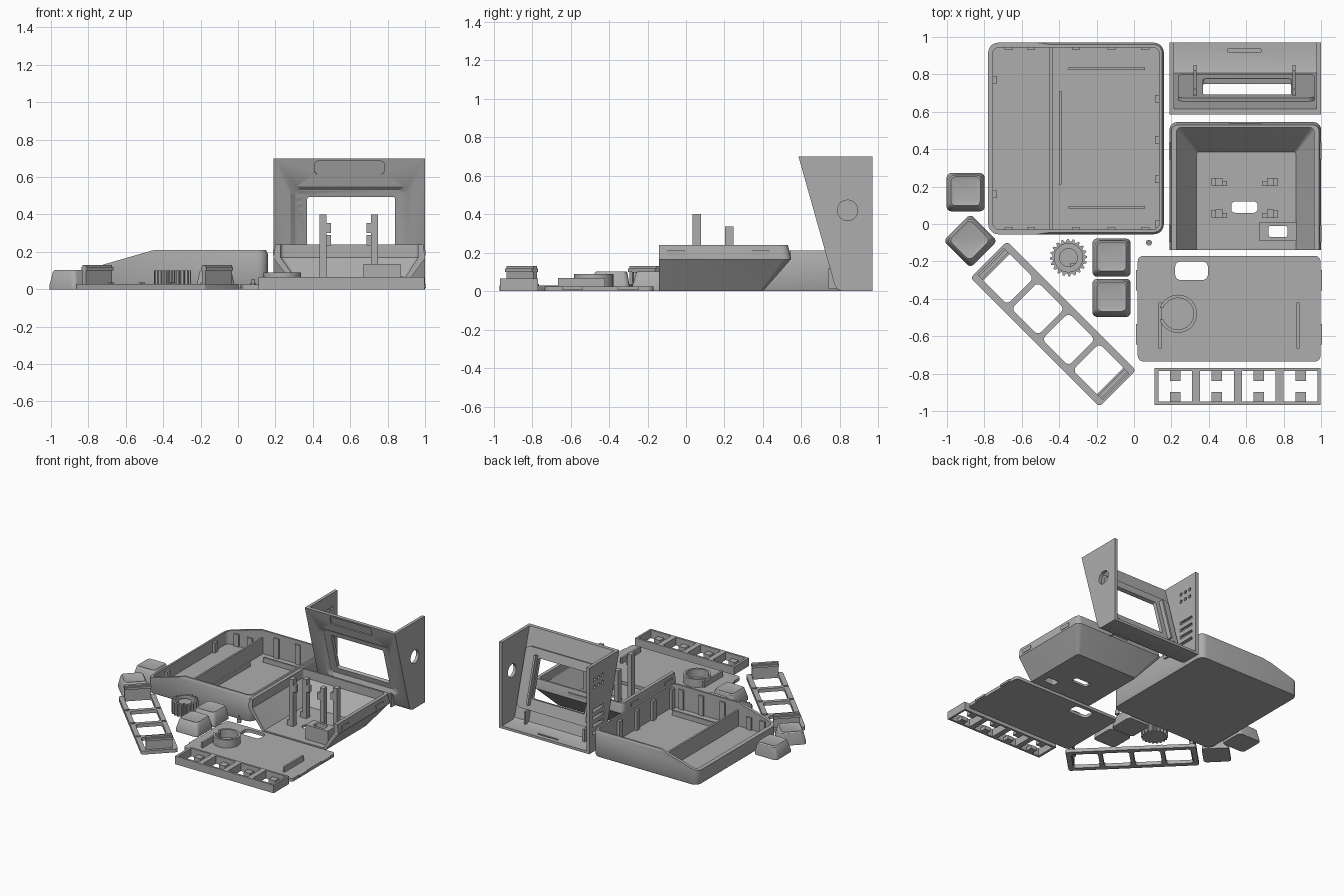
import bpy, bmesh, math
from mathutils import Matrix, Vector

default_cube = bpy.data.objects.get("Cube")
if default_cube:
    bpy.data.objects.remove(default_cube)

gray = bpy.data.materials.new("plain_gray")
gray.use_nodes = True
gray.diffuse_color = (0.42, 0.42, 0.42, 1)
gray.node_tree.nodes["Principled BSDF"].inputs["Base Color"].default_value = gray.diffuse_color
parts = []


def loft(name, rings, matrix=Matrix()):
    """Closed solid skinned through rings of points."""
    bm = bmesh.new()
    loops = [[bm.verts.new(matrix @ Vector(p)) for p in ring] for ring in rings]
    count = len(loops[0])
    for low, high in zip(loops, loops[1:]):
        for i in range(count):
            j = (i + 1) % count
            bm.faces.new((low[i], low[j], high[j], high[i]))
    bm.faces.new(loops[0][::-1])
    bm.faces.new(loops[-1])
    bmesh.ops.recalc_face_normals(bm, faces=bm.faces)
    mesh = bpy.data.meshes.new(name)
    bm.to_mesh(mesh)
    bm.free()
    mesh.materials.append(gray)
    obj = bpy.data.objects.new(name, mesh)
    bpy.context.collection.objects.link(obj)
    parts.append(obj)
    return obj


def rounded(x0, x1, y0, y1, z, r):
    """Ring of points round a rectangle with rounded corners."""
    corners = ((x1 - r, y1 - r), (x0 + r, y1 - r), (x0 + r, y0 + r), (x1 - r, y0 + r))
    ring = []
    for quarter, (cx, cy) in enumerate(corners):
        for step in range(6):
            a = (quarter + step / 5) * math.pi / 2
            ring.append((cx + r * math.cos(a), cy + r * math.sin(a), z))
    return ring


def slab(name, x0, x1, y0, y1, z0, z1, r, matrix=Matrix()):
    return loft(name, [rounded(x0, x1, y0, y1, z, r) for z in (z0, z1)], matrix)


def box(name, x0, x1, y0, y1, z0, z1, matrix=Matrix()):
    corners = ((x0, y0), (x1, y0), (x1, y1), (x0, y1))
    return loft(name, [[(x, y, z) for x, y in corners] for z in (z0, z1)], matrix)


def disc(name, x, y, radius, z0, z1, matrix=Matrix(), tooth=0, sides=40):
    ring = []
    for i in range(sides):
        a = math.tau * i / sides
        r = radius - tooth * (i // 2 % 2)
        ring.append((x + r * math.cos(a), y + r * math.sin(a)))
    return loft(name, [[(px, py, z) for px, py in ring] for z in (z0, z1)], matrix)


def side_prism(name, profile, x0, x1):
    """Profile in (y, z) run along x."""
    return loft(name, [[(x, y, z) for y, z in profile] for x in (x0, x1)])


def cut(target, *cutters):
    for cutter in cutters:
        mod = target.modifiers.new("cut", "BOOLEAN")
        mod.operation, mod.solver, mod.object = "DIFFERENCE", "EXACT", cutter
        bpy.context.view_layer.objects.active = target
        bpy.ops.object.modifier_apply(modifier=mod.name)
        parts.remove(cutter)
        bpy.data.objects.remove(cutter)


# Large tray with a sloping end
tray = loft("tray", [rounded(-0.775, 0.155, -0.05, 0.965, 0, 0.05),
                     rounded(-0.78, 0.16, -0.055, 0.97, 0.01, 0.055),
                     rounded(-0.78, 0.16, -0.055, 0.97, 0.19, 0.055),
                     rounded(-0.77, 0.15, -0.045, 0.96, 0.21, 0.045)])
slope = [(-0.9, 0.08), (-0.45, 0.21), (-0.45, 0.3), (-0.9, 0.3)]
cut(tray, slab("hollow", -0.755, 0.135, -0.03, 0.945, 0.02, 0.3, 0.035),
    loft("slope", [[(x, y, z) for x, z in slope] for y in (-0.2, 1.2)]))
box("tray_divider", -0.452, -0.437, -0.035, 0.95, 0.015, 0.15)
box("tray_long_rail", -0.4, -0.387, 0.21, 0.71, 0.015, 0.06)
for y in (0.09, 0.83):
    box("tray_cross_rail", -0.35, 0.06, y - 0.007, y + 0.007, 0.015, 0.06)
for x in (-0.67, -0.55, -0.31, -0.12, 0.06):
    for y in (-0.026, 0.941):
        box("tray_rib", x - 0.022, x + 0.022, y - 0.008, y + 0.008, 0.015, 0.18 if x > -0.5 else 0.12)
for x, height, spots in ((-0.745, 0.1, (0.16, 0.77)), (0.125, 0.18, (0, 0.24, 0.45, 0.67))):
    for y in spots:
        box("tray_end_rib", x - 0.012, x + 0.012, y - 0.02, y + 0.02, 0.015, height)

# Leaning screen shell: front, floor and two cheeks
shell = side_prism("screen_shell", [(0.585, 0.7), (0.97, 0.7), (0.97, 0), (0.81, 0),
                                    (0.787, 0.01), (0.772, 0.035)], 0.19, 1)
cut(shell, side_prism("hollow", [(0.61, 0.72), (1.1, 0.72), (1.1, 0.02), (0.83, 0.02),
                                 (0.808, 0.03)], 0.215, 0.975))
lean = math.atan2(0.187, 0.665)
face = Matrix.Translation((0, 0.585, 0.7)) @ Matrix.Rotation(math.pi / 2 + lean, 4, "X")


def window(depth):
    return slab("window", 0.37, 0.84, -0.53, -0.22, -depth, depth, 0.012, face)


cut(shell, loft("recess", [rounded(0.31, 0.89, -0.575, -0.185, -0.02, 0.03),
                           rounded(0.28, 0.92, -0.605, -0.155, 0, 0.04),
                           rounded(0.28, 0.92, -0.605, -0.155, 0.05, 0.04)], face),
    window(0.2), slab("panel", 0.41, 0.78, -0.088, -0.016, -0.008, 0.05, 0.015, face))
sideways = Matrix.Rotation(math.pi / 2, 4, "Y")
cut(shell, disc("round_hole", -0.42, 0.84, 0.053, 0.9, 1.1, sideways))
for z in (0.52, 0.58):
    for y in (0.8, 0.85, 0.9):
        cut(shell, disc("dot_hole", -z, y, 0.014, 0.1, 0.3, sideways, sides=12))
for z in (0.14, 0.2, 0.26, 0.32):
    cut(shell, box("vent", 0.1, 0.3, 0.79, 0.93, z, z + 0.025))
cut(shell, box("floor_slot", 0.5, 0.68, 0.92, 0.935, 0.01, 0.1))
frame = slab("screen_frame", 0.235, 0.965, -0.62, -0.15, -0.05, -0.018, 0.04, face)
cut(frame, window(0.2), slab("recess", 0.31, 0.89, -0.575, -0.185, -0.02, 0.05, 0.03, face))
for x in (0.325, 0.855):
    box("screen_post", x - 0.008, x + 0.008, 0.74, 0.85, 0.01, 0.12)
    box("screen_bracket", x - 0.008, x + 0.008, -0.58, -0.2, -0.085, -0.045, face)

# Tapered housing, open at the top and front
housing = loft("housing", [rounded(0.32, 0.88, -0.3, 0.4, 0, 0.02),
                           rounded(0.19, 1, -0.3, 0.545, 0.165, 0.04),
                           rounded(0.19, 1, -0.3, 0.545, 0.175, 0.04),
                           rounded(0.2, 0.99, -0.3, 0.53, 0.24, 0.035)])
cut(housing, loft("hollow", [rounded(0.335, 0.865, -0.4, 0.385, 0.018, 0.01),
                             rounded(0.228, 0.962, -0.4, 0.515, 0.17, 0.02),
                             rounded(0.228, 0.962, -0.4, 0.515, 0.3, 0.02)]),
    box("front_trim", 0, 1.2, -0.5, -0.14, -0.1, 0.5),
    slab("port", 0.52, 0.66, 0.06, 0.12, -0.1, 0.1, 0.02))
pocket = box("socket_box", 0.67, 0.87, -0.09, 0.01, 0.005, 0.135)
for target in (housing, pocket):
    cut(target, slab("socket_hole", 0.72, 0.82, -0.07, -0.01, -0.1, 0.3, 0.012))
for x, inward in ((0.455, 1), (0.73, -1)):
    for y, top in ((0.055, 0.4), (0.225, 0.335)):
        box("board_post", x - 0.018, x + 0.018, y - 0.022, y + 0.022, 0.01, top)
        hook = x + inward * 0.025
        box("post_hook", hook - 0.018, hook + 0.018, y - 0.022, y + 0.005, top - 0.1, top - 0.045)
        foot = x - inward * 0.02
        box("post_foot", foot - 0.02, foot + 0.02, y - 0.02, y + 0.02, 0.01, 0.06)
for x in (0.197, 0.993):
    for y in (-0.05, 0.39):
        box("housing_clip", x - 0.01, x + 0.01, y - 0.045, y + 0.045, 0.18, 0.21)
box("housing_back_clip", 0.51, 0.68, 0.52, 0.546, 0.185, 0.21)

# Base plate with cable ring and rails
base = slab("base_plate", 0.02, 0.997, -0.735, -0.17, 0, 0.025, 0.03)
cut(base, slab("cable_hole", 0.22, 0.395, -0.3, -0.2, -0.1, 0.1, 0.03))
ring = disc("cable_ring", 0.235, -0.48, 0.102, 0.02, 0.09)
cut(ring, disc("bore", 0.235, -0.48, 0.084, 0, 0.2), box("gap", 0.1, 0.16, -0.51, -0.45, 0.03, 0.2))
for x in (0.14, 0.877):
    box("base_rail", x - 0.008, x + 0.008, -0.665, -0.42, 0.02, 0.068)
for x in (0.02, 0.997):
    for y in (-0.59, -0.3):
        box("base_clip", x - 0.008, x + 0.008, y - 0.055, y + 0.055, 0.008, 0.025)

# Straight switch holder
holder = box("switch_holder", 0.11, 0.997, -0.967, -0.77, 0, 0.065)
for i in range(4):
    x = 0.22 + i * 0.2235
    cut(holder, box("cell", x - 0.09, x + 0.09, -0.95, -0.787, -0.1, 0.2))
    for y in (-0.925, -0.812):
        box("holder_tab", x - 0.028, x + 0.028, y - 0.027, y + 0.027, 0, 0.03)

# Diagonal key panel with raised end brackets
diagonal = Matrix.Translation((-0.432, -0.535, 0)) @ Matrix.Rotation(-math.pi / 4, 4, "Z")
panel = slab("key_panel", -0.487, 0.487, -0.138, 0.138, 0, 0.028, 0.02, diagonal)
for i in range(4):
    x = (i - 1.5) * 0.232
    cut(panel, slab("key_window", x - 0.1, x + 0.1, -0.1, 0.1, -0.1, 0.1, 0.025, diagonal))
for side in (-1, 1):
    x = side * 0.452
    box("panel_bracket", x - 0.012, x + 0.012, -0.1, 0.1, 0.02, 0.13, diagonal)
    box("bracket_lip", x - 0.022, x + 0.022, -0.1, 0.1, 0.1, 0.118, diagonal)
    for x in (-0.232, 0, 0.232):
        y = side * 0.115
        box("panel_nub", x - 0.006, x + 0.006, y - 0.015, y + 0.015, 0.02, 0.036, diagonal)

# Keycaps with dished tops
for x, y, turn in ((-0.9, 0.17, 0), (-0.875, -0.09, 45), (-0.12, -0.18, 0), (-0.12, -0.395, 0)):
    place = Matrix.Translation((x, y, 0)) @ Matrix.Rotation(math.radians(turn), 4, "Z")
    cap_rings = [(0.102, 0, 0), (0.102, 0.02, 0), (0.085, 0.095, 0.006),
                 (0.078, 0.103, 0.006), (0.065, 0.098, 0.006)]
    loft("keycap", [rounded(-h, h, shift - h, shift + h, z, 0.025) for h, z, shift in cap_rings], place)

# Knurled knob with a keyed socket, and a loose pin
knob = disc("knob", -0.35, -0.18, 0.1, 0, 0.1, tooth=0.014, sides=80)
cut(knob, disc("knob_bore", -0.35, -0.18, 0.076, 0.03, 0.2))
hub = disc("knob_hub", -0.35, -0.18, 0.05, 0.02, 0.085)
cut(hub, box("hub_flat", -0.34, -0.2, -0.3, -0.21, 0.04, 0.2))
disc("loose_pin", 0.08, -0.1, 0.016, 0, 0.03, sides=16)
disc("pin_tip", 0.08, -0.1, 0.008, 0.02, 0.055, sides=16)

# Soft curves, sharp edges
bpy.ops.object.select_all(action="DESELECT")
for obj in parts:
    obj.select_set(True)
bpy.context.view_layer.objects.active = parts[0]
bpy.ops.object.shade_smooth_by_angle(angle=math.radians(30))
